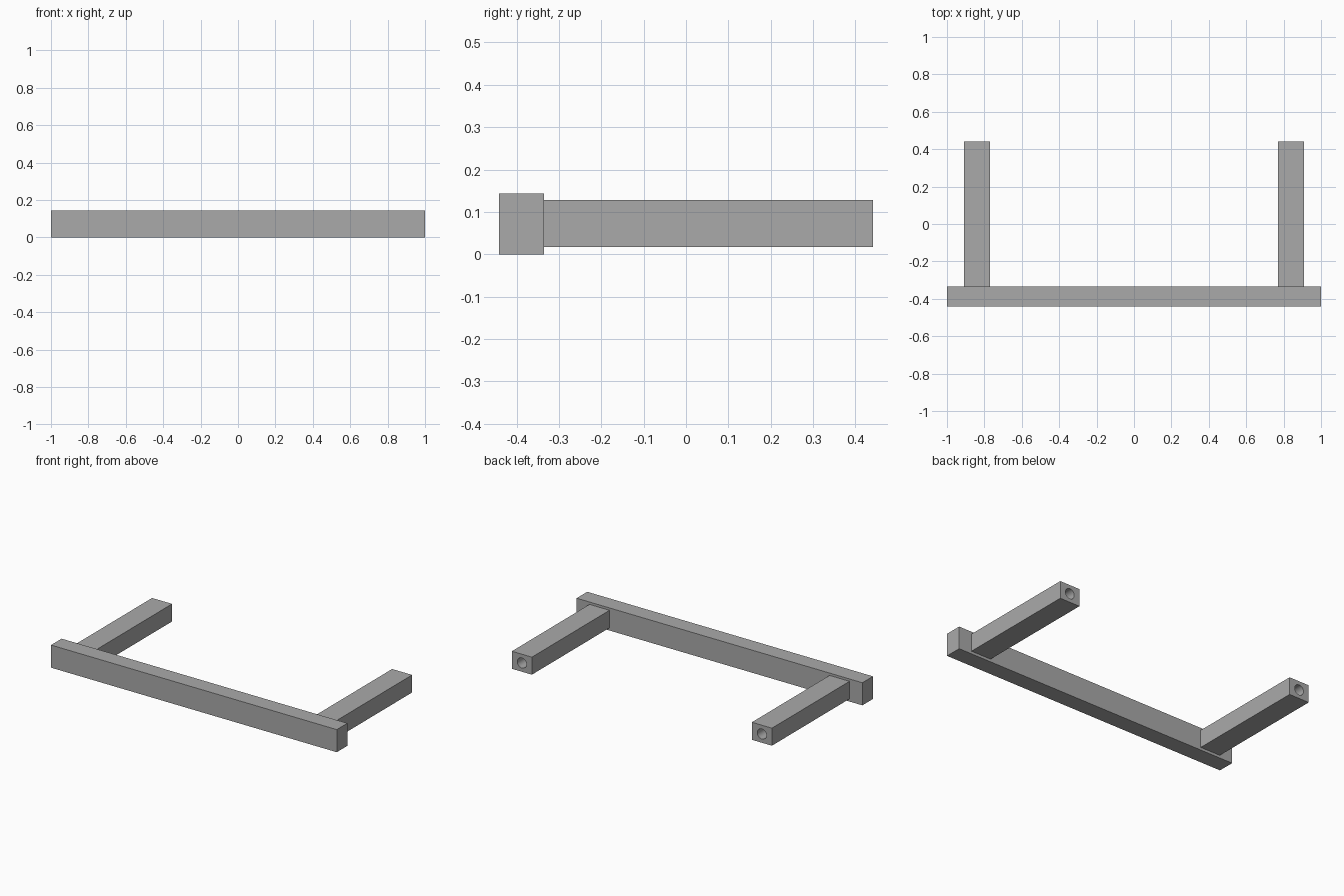
import bpy
import math

cube = bpy.data.objects.get("Cube")
if cube:
    bpy.data.objects.remove(cube, do_unlink=True)

# Single grey material
GREY = (0.4, 0.4, 0.4, 1.0)
grey = bpy.data.materials.new("plain_grey")
grey.use_nodes = True
grey.diffuse_color = GREY
grey.node_tree.nodes["Principled BSDF"].inputs["Base Color"].default_value = GREY


def box(name, low, high):
    """Axis-aligned box between two corners."""
    centre = [(a + b) / 2 for a, b in zip(low, high)]
    bpy.ops.mesh.primitive_cube_add(size=1, location=centre)
    obj = bpy.context.object
    obj.name = name
    obj.scale = [b - a for a, b in zip(low, high)]
    bpy.ops.object.transform_apply(location=False, rotation=False, scale=True)
    obj.data.materials.append(grey)
    return obj


def drill(obj, x, y_end, z, radius, depth):
    """Cut a blind round hole into the back end of a post."""
    bpy.ops.mesh.primitive_cylinder_add(
        vertices=32, radius=radius, depth=depth * 2,
        location=(x, y_end, z), rotation=(math.pi / 2, 0, 0))
    cutter = bpy.context.object
    cutter.name = "hole_cutter"
    cutter.hide_render = True
    cutter.data.materials.append(grey)
    cut = obj.modifiers.new("screw_hole", "BOOLEAN")
    cut.operation = "DIFFERENCE"
    cut.solver = "EXACT"
    cut.object = cutter
    bpy.ops.object.select_all(action="DESELECT")
    obj.select_set(True)
    bpy.context.view_layer.objects.active = obj
    bpy.ops.object.modifier_apply(modifier=cut.name)
    bpy.data.objects.remove(cutter, do_unlink=True)
    bpy.ops.object.shade_smooth_by_angle(angle=math.radians(30))


BACK = 0.441
BAR_BACK = -0.335
POST_X = 0.84
POST_HALF = 0.07
POST_LOW, POST_HIGH = 0.017, 0.128

# Long front bar
box("grip_bar", (-1, -BACK, 0), (1, BAR_BACK, 0.143))

# Two posts running back, each with a screw hole in its end
for side, name in ((1, "left_post"), (-1, "right_post")):
    x = side * POST_X
    post = box(name, (x - POST_HALF, BAR_BACK, POST_LOW),
               (x + POST_HALF, BACK, POST_HIGH))
    drill(post, x, BACK, (POST_LOW + POST_HIGH) / 2, 0.032, 0.25)
